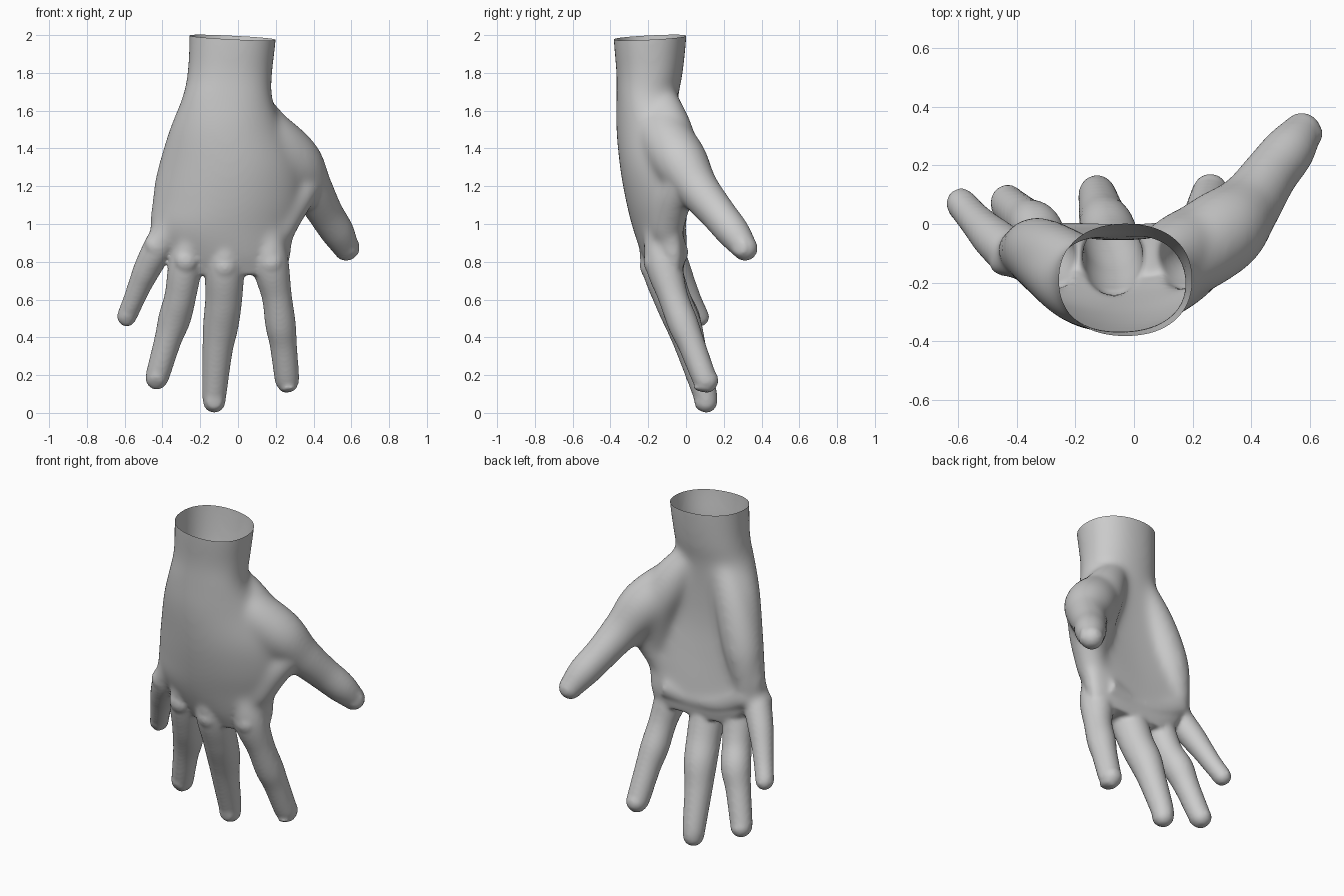
import bpy, bmesh, math
from mathutils import Vector, Matrix

if "Cube" in bpy.data.objects:
    bpy.data.objects.remove(bpy.data.objects["Cube"])

bm = bmesh.new()
SIDES = 24


def spline(keys, steps=6):
    """Catmull-Rom interpolation through tuples of any length."""
    out = []
    n = len(keys)
    for i in range(n - 1):
        k = [keys[max(0, min(n - 1, j))] for j in (i - 1, i, i + 1, i + 2)]
        for s in range(steps):
            t = s / steps
            out.append(tuple(
                0.5 * (2 * b + (c - a) * t + (2 * a - 5 * b + 4 * c - d) * t * t
                       + (3 * b - a - 3 * c + d) * t ** 3)
                for a, b, c, d in zip(*k)))
    return out + [tuple(keys[-1])]


def loft(rings):
    """Closed skin through a list of rings."""
    vs = [[bm.verts.new(p) for p in r] for r in rings]
    for a, b in zip(vs, vs[1:]):
        n = len(a)
        for i in range(n):
            bm.faces.new((a[i], a[(i + 1) % n], b[(i + 1) % n], b[i]))
    bm.faces.new(vs[0][::-1])
    bm.faces.new(vs[-1])


def digit(keys):
    """Round-tipped tube along x, y, z, radius keys."""
    pts = spline(keys)
    pos = [Vector(p[:3]) for p in pts]
    rad = [p[3] for p in pts]
    end = (pos[-1] - pos[-2]).normalized()
    tip, r = pos[-1].copy(), rad[-1]
    for a in (20, 40, 58, 74, 85):
        pos.append(tip + end * r * math.sin(math.radians(a)))
        rad.append(r * math.cos(math.radians(a)))
    rings = []
    for i, p in enumerate(pos):
        t = (pos[min(i + 1, len(pos) - 1)] - pos[max(i - 1, 0)]).normalized()
        u = t.cross(Vector((0, 1, 0))).normalized()
        v = t.cross(u)
        rings.append([p + rad[i] * (u * math.cos(w) + v * math.sin(w))
                      for w in (2 * math.pi * k / SIDES for k in range(SIDES))])
    loft(rings)
    return tip, end, r


def nail(tip, along, r, out):
    """Flat oval plate on the back of a fingertip."""
    out = (out - along * out.dot(along)).normalized()
    side = along.cross(out)
    m = Matrix((side, along, out)).transposed().to_4x4()
    m.translation = tip + out * r * 0.84 - along * r * 0.2
    bmesh.ops.create_uvsphere(
        bm, u_segments=20, v_segments=12, radius=1,
        matrix=m @ Matrix.Diagonal((r * 0.7, r * 0.85, r * 0.2, 1)))


# Wrist and palm: z, left x, right x, centre y, half thickness, curl of the edges
palm = [
    (2.25, -.256, .208, -.190, .200, 0),
    (2.00, -.258, .203, -.191, .194, 0),
    (1.80, -.268, .182, -.193, .176, 0),
    (1.67, -.296, .182, -.205, .164, .00),
    (1.50, -.364, .240, -.211, .158, .05),
    (1.30, -.422, .325, -.202, .148, .09),
    (1.12, -.455, .335, -.178, .140, .09),
    (0.97, -.462, .300, -.150, .130, .07),
    (0.83, -.375, .275, -.118, .112, .05),
    (0.73, -.300, .252, -.100, .080, .03),
]
rings = []
for z, xl, xr, yc, ry, curl in spline(palm):
    ring = []
    for k in range(48):
        w = 2 * math.pi * k / 48
        c, s = math.cos(w), math.sin(w)
        u = math.copysign(abs(c) ** 0.9, c)
        ring.append((xl + (xr - xl) * (u + 1) / 2,
                     yc + ry * math.copysign(abs(s) ** 0.9, s) + curl * u * u, z))
    rings.append(ring)
loft(rings)

# Heel of the hand, ball of the thumb, thumb web and pads under the fingers
digit([(-.15, -.15, 1.68, .09), (-.25, -.12, 1.45, .115), (-.33, -.09, 1.2, .115), (-.37, -.075, 1.0, .08)])
digit([(.05, -.13, 1.66, .09), (.15, -.09, 1.50, .125), (.22, -.06, 1.34, .125), (.24, -.08, 1.1, .09)])
digit([(.36, .00, 1.23, .10), (.30, -.06, 1.13, .095), (.22, -.10, .98, .09)])
digit([(.17, -.075, .86, .09), (0, -.095, .83, .095), (-.2, -.085, .85, .09), (-.36, -.065, .93, .075)])

# Fingers and thumb, with swollen joints
fingers = [
    # index
    [(.15, -.14, 1.00, .08), (.170, -.120, .80, .098), (.205, -.07, .62, .080),
     (.225, -.015, .47, .081), (.240, .03, .36, .072), (.258, .095, .19, .066), (.260, .110, .172, .062)],
    # middle
    [(-.06, -.17, 1.00, .08), (-.07, -.135, .79, .104), (-.076, -.07, .60, .098),
     (-.092, -.010, .46, .094), (-.108, .03, .33, .080), (-.124, .095, .12, .066), (-.126, .107, .060, .060)],
    # ring
    [(-.23, -.16, 1.02, .08), (-.275, -.12, .80, .090), (-.305, -.065, .62, .084),
     (-.336, -.010, .50, .086), (-.373, .02, .38, .072), (-.422, .062, .21, .064), (-.430, .075, .183, .060)],
    # little
    [(-.34, -.14, 1.05, .07), (-.415, -.10, .89, .080), (-.477, -.050, .77, .073),
     (-.518, -.01, .68, .063), (-.555, .03, .59, .056), (-.585, .065, .52, .053), (-.589, .072, .508, .051)],
]
for keys in fingers:
    tip, along, r = digit(keys)
    nail(tip, along, r, Vector((0, -1, 0)))

thumb = [(.03, -.19, 1.60, .09), (.16, -.12, 1.47, .138), (.295, -.03, 1.33, .148),
         (.385, .06, 1.19, .115), (.46, .165, 1.06, .096), (.528, .25, .955, .088), (.572, .312, .872, .068)]
tip, along, r = digit(thumb)
nail(tip, along, r, Vector((.75, -.6, .2)))

# Knuckle bumps on the back of the hand
for x, y, z in ((.175, -.175, .80), (-.07, -.195, .78), (-.275, -.175, .81), (-.43, -.13, .89)):
    bmesh.ops.create_uvsphere(
        bm, u_segments=16, v_segments=10, radius=1,
        matrix=Matrix.Translation((x, y, z)) @ Matrix.Diagonal((.065, .05, .07, 1)))

bmesh.ops.recalc_face_normals(bm, faces=bm.faces)
mesh = bpy.data.meshes.new("hand")
bm.to_mesh(mesh)
bm.free()
hand = bpy.data.objects.new("hand", mesh)
bpy.context.collection.objects.link(hand)
bpy.context.view_layer.objects.active = hand
hand.select_set(True)

# Fuse all parts into one skin
fuse = hand.modifiers.new("fuse", "REMESH")
fuse.mode = "VOXEL"
fuse.voxel_size = 0.011
bpy.ops.object.modifier_apply(modifier="fuse")

# Blend strongly over the palm, lightly over the digits
group = hand.vertex_groups.new(name="palm")
for v in hand.data.vertices:
    x, y, z = v.co
    w = min(1, max(0, (z - .84) / .12)) * min(1, max(0, (.44 - x) / .1))
    w *= min(1, max(0, (x + z - .42) / .1))
    group.add([v.index], w, "REPLACE")
for name, count, vg in (("blend", 70, "palm"), ("soften", 8, "")):
    m = hand.modifiers.new(name, "SMOOTH")
    m.factor = 0.5
    m.iterations = count
    m.vertex_group = vg
    bpy.ops.object.modifier_apply(modifier=name)

# Open the wrist with a slightly slanted cut
bm = bmesh.new()
bm.from_mesh(hand.data)
bmesh.ops.bisect_plane(bm, geom=bm.verts[:] + bm.edges[:] + bm.faces[:],
                       plane_co=(0, 0, 1.995), plane_no=(.05, -.05, 1), clear_outer=True)
bm.to_mesh(hand.data)
bm.free()
bpy.ops.object.shade_smooth()
